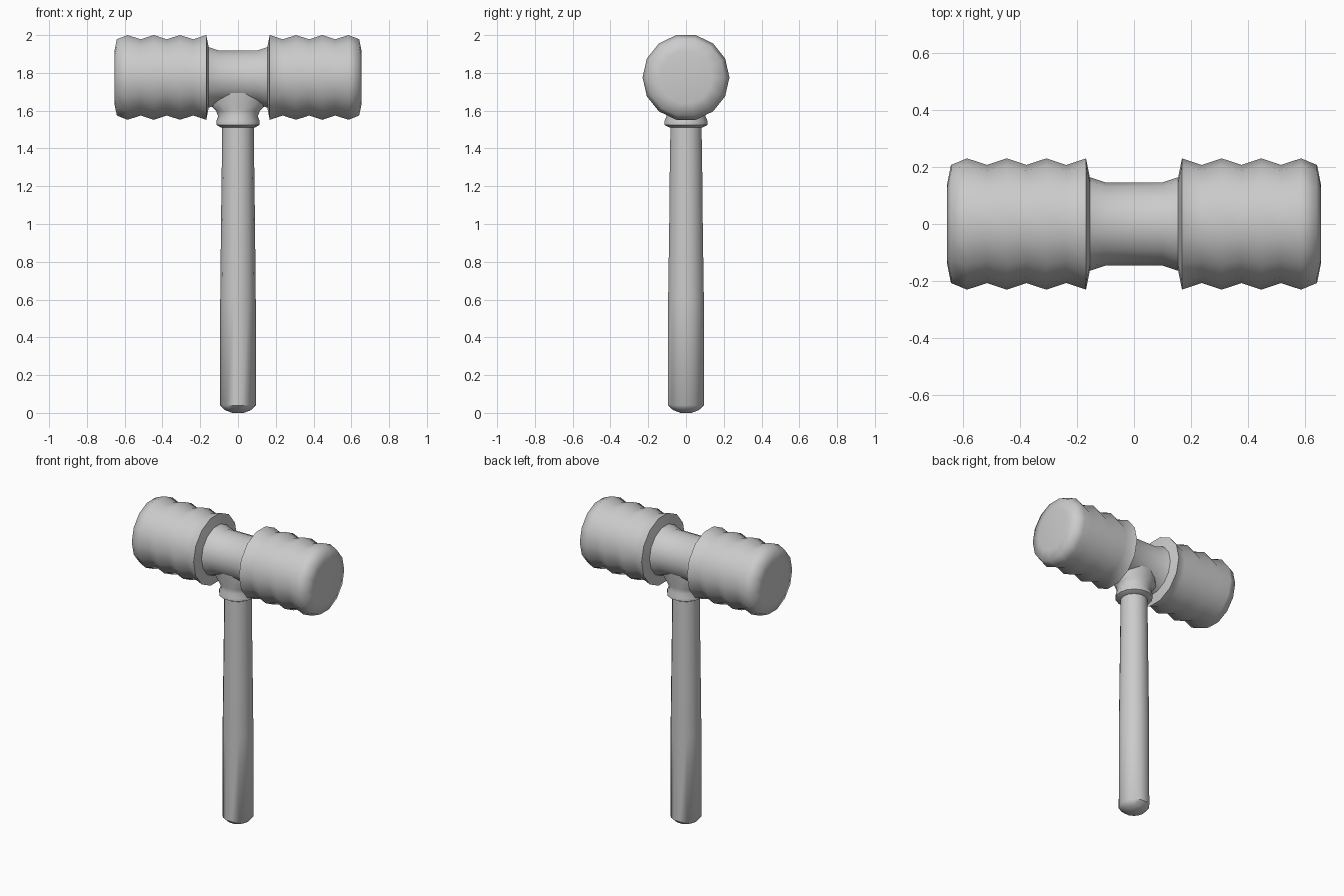
import bpy, bmesh, math
from mathutils import Vector

cube = bpy.data.objects.get("Cube")
if cube:
    bpy.data.objects.remove(cube, do_unlink=True)

SIDES = 14
HEAD_Z = 1.776

grey = bpy.data.materials.new("plain_grey")
grey.use_nodes = True
colour = (0.6, 0.6, 0.6, 1)
grey.diffuse_color = colour
bsdf = next(n for n in grey.node_tree.nodes if n.type == "BSDF_PRINCIPLED")
bsdf.inputs["Base Color"].default_value = colour


def loft(name, rings, place, angle):
    """Skin a stack of (position, radius_a, radius_b) rings, closed at both ends."""
    bm = bmesh.new()
    loops = []
    for pos, ra, rb in rings:
        turns = [2 * math.pi * i / SIDES for i in range(SIDES)]
        loops.append([bm.verts.new(place(pos, ra * math.cos(t), rb * math.sin(t)))
                      for t in turns])
    for low, high in zip(loops, loops[1:]):
        for i in range(SIDES):
            j = (i + 1) % SIDES
            bm.faces.new((low[i], low[j], high[j], high[i]))
    bm.faces.new(loops[0][::-1])
    bm.faces.new(loops[-1])
    bmesh.ops.recalc_face_normals(bm, faces=bm.faces)
    mesh = bpy.data.meshes.new(name)
    bm.to_mesh(mesh)
    bm.free()
    mesh.materials.append(grey)
    obj = bpy.data.objects.new(name, mesh)
    bpy.context.collection.objects.link(obj)
    bpy.ops.object.select_all(action="DESELECT")
    obj.select_set(True)
    bpy.context.view_layer.objects.active = obj
    bpy.ops.object.shade_smooth_by_angle(angle=math.radians(angle))
    return obj


def along_x(pos, a, b):
    return Vector((pos, a, HEAD_Z + b))


def along_z(pos, a, b):
    return Vector((a, b, pos))


# Head: slim neck, then ridged barrel, mirrored to the other side
half = [(0.1, 0.146), (0.155, 0.164)]
PEAK, VALLEY, PITCH = 0.23, 0.207, 0.139
for k in range(4):
    x = 0.168 + PITCH * k
    half += [(x, PEAK), (x + PITCH / 2 - (0.013 if k == 3 else 0), VALLEY)]
half += [(0.655, 0.14)]
profile = [(-x, r) for x, r in reversed(half)] + half
loft("hammer_head", [(x, r, r) for x, r in profile], along_x, 60)

# Socket: collar that flares sideways into the neck
loft("socket", [
    (1.51, 0.088, 0.088), (1.525, 0.115, 0.117), (1.545, 0.115, 0.117),
    (1.57, 0.105, 0.106), (1.6, 0.116, 0.108), (1.635, 0.152, 0.112),
    (1.7, 0.15, 0.12),
], along_z, 60)

# Handle: slight taper with a domed butt
loft("handle", [
    (0.0, 0.03, 0.03), (0.015, 0.07, 0.07), (0.04, 0.094, 0.098),
    (0.6, 0.094, 0.097), (1.0, 0.09, 0.091), (1.3, 0.086, 0.088),
    (1.54, 0.084, 0.084),
], along_z, 45)
